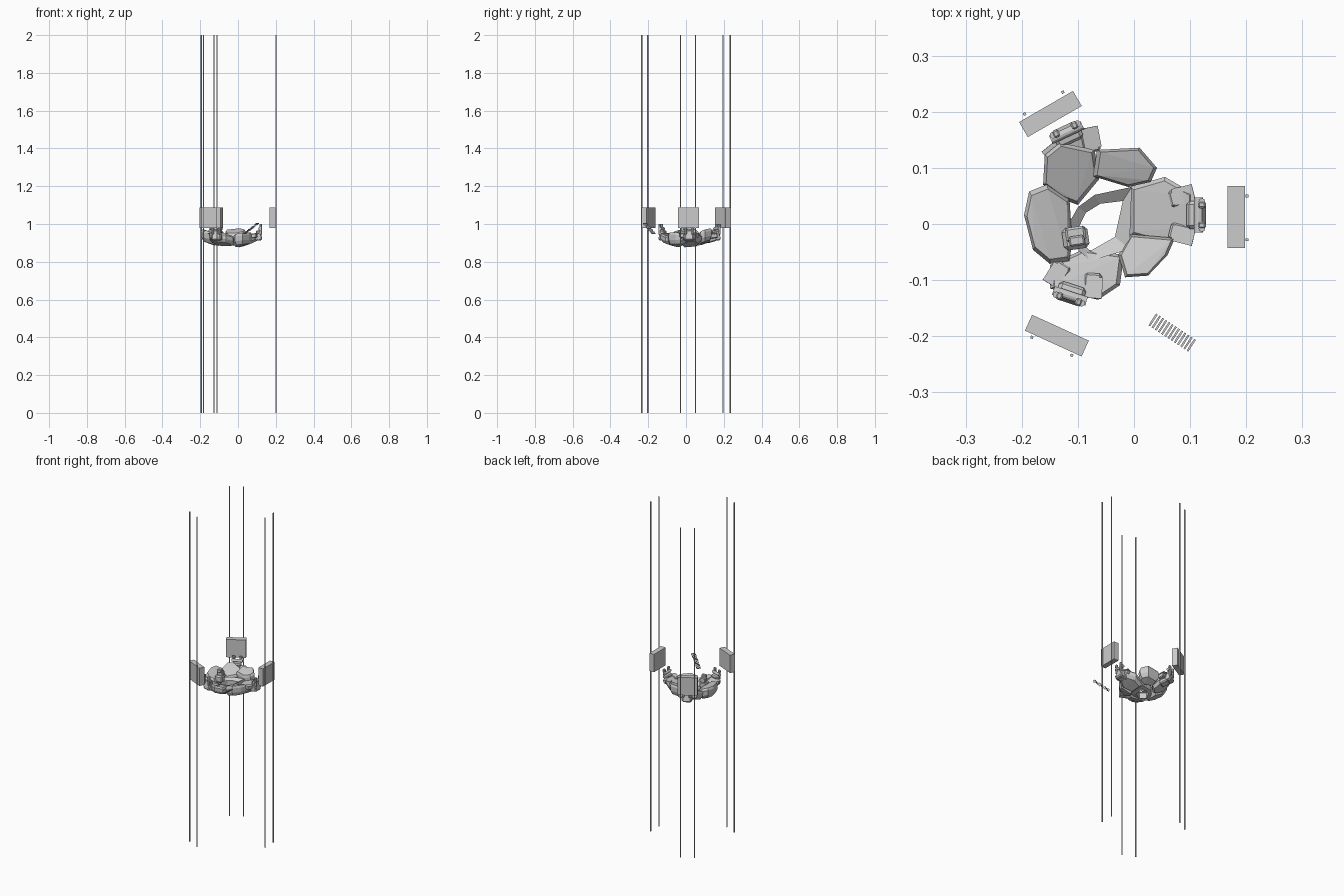
import bpy, bmesh
from math import sin, cos, pi, radians
from mathutils import Vector, Matrix

if "Cube" in bpy.data.objects:
    bpy.data.objects.remove(bpy.data.objects["Cube"])

CX, CY = -0.05, 0.0          # centre of the shell ring


def finish(name, bm):
    bmesh.ops.recalc_face_normals(bm, faces=bm.faces)
    me = bpy.data.meshes.new(name)
    bm.to_mesh(me)
    bm.free()
    ob = bpy.data.objects.new(name, me)
    bpy.context.collection.objects.link(ob)
    return ob


def box(name, loc, size, ang=0, tilt=0, bevel=0):
    bm = bmesh.new()
    m = (Matrix.Translation(loc) @ Matrix.Rotation(radians(ang), 4, 'Z')
         @ Matrix.Rotation(radians(tilt), 4, 'Y') @ Matrix.Diagonal((*size, 1)))
    bmesh.ops.create_cube(bm, size=1, matrix=m)
    if bevel:
        bmesh.ops.bevel(bm, geom=bm.edges[:], offset=bevel, segments=1, affect='EDGES')
    return finish(name, bm)


def cyl(name, loc, r, depth, ang=0, axis='Z', n=12):
    bm = bmesh.new()
    m = Matrix.Translation(loc) @ Matrix.Rotation(radians(ang), 4, 'Z')
    if axis == 'Y':
        m = m @ Matrix.Rotation(pi / 2, 4, 'X')
    bmesh.ops.create_cone(bm, cap_ends=True, segments=n, radius1=r, radius2=r,
                          depth=depth, matrix=m)
    return finish(name, bm)


def bowl(x, y):
    return 1.8 * ((x - CX) ** 2 + (y - CY) ** 2)


def lump(name, outline, z0, z1):
    """Faceted shell pad: hull of a chamfered outline, bent up into a bowl."""
    bm = bmesh.new()
    mx = sum(p[0] for p in outline) / len(outline)
    my = sum(p[1] for p in outline) / len(outline)
    for s, t in ((0.72, 0), (0.97, 0.3), (1, 0.75), (0.88, 1)):
        for x, y in outline:
            px, py = mx + (x - mx) * s, my + (y - my) * s
            bm.verts.new((px, py, z0 + (z1 - z0) * t + bowl(px, py)))
    r = bmesh.ops.convex_hull(bm, input=bm.verts[:])
    loose = [v for v in bm.verts if not v.link_faces]
    bmesh.ops.delete(bm, geom=loose, context='VERTS')
    return finish(name, bm)


# vertical guide rods
rods = [(0.2015, 0.05), (0.2015, -0.028), (-0.127, 0.235),
        (-0.195, 0.196), (-0.182, -0.202), (-0.111, -0.234)]
carriages = [((0.182, 0.0125), 0), ((-0.149, 0.196), 120), ((-0.1375, -0.199), -114.5)]
for i, (x, y) in enumerate(rods):
    box(f"guide_rod_{i}", (x, y, 1), (0.005, 0.005, 2), carriages[i // 2][1])

# sliding carriage blocks
for i, ((x, y), a) in enumerate(carriages):
    box(f"carriage_{i}", (x, y, 1.034), (0.031, 0.111, 0.108), a)

# shell pads around the ring
pads = {
    "left_pad": ([(-.196, .016), (-.187, .058), (-.154, .071), (-.115, .045), (-.11, -.03),
                  (-.115, -.066), (-.15, -.071), (-.18, -.046)], .875, .935),
    "back_left_arm_pad": ([(-.162, .07), (-.159, .123), (-.132, .145), (-.07, .132),
                           (-.062, .08), (-.1, .034), (-.13, .045)], .875, .925),
    "back_pad": ([(-.073, .085), (-.066, .132), (.01, .136), (.041, .1),
                  (.03, .075), (-.01, .066)], .88, .94),
    "right_arm_pad": ([(-.007, .066), (.055, .084), (.105, .055), (.105, -.007),
                       (.055, -.037), (-.007, -.02)], .87, .91),
    "front_right_pad": ([(-.007, -.018), (.073, -.025), (.06, -.055), (.025, -.092),
                         (-.016, -.095), (-.028, -.055)], .872, .93),
    "front_arm_pad": ([(-.09, -.045), (-.018, -.055), (-.025, -.109), (-.064, -.135),
                       (-.15, -.115), (-.15, -.073)], .875, .918),
}
for name, (o, z0, z1) in pads.items():
    lump(name, o, z0, z1)

# inner frame around the opening
outer = [(-.004, .066), (-.008, -.045), (-.078, -.066), (-.128, -.02), (-.1, .03), (-.07, .052)]
inner = [(-.02, .041), (-.034, -.023), (-.078, -.048), (-.106, -.022), (-.086, .02), (-.06, .036)]
bm = bmesh.new()
n = len(outer)
rings = [[bm.verts.new((x, y, z)) for x, y in o]
         for o, z in ((outer, .89), (outer, .932), (inner, .918), (inner, .885))]
for k in range(4):
    a, b = rings[k], rings[(k + 1) % 4]
    for j in range(n):
        bm.faces.new((a[j], a[(j + 1) % n], b[(j + 1) % n], b[j]))
finish("inner_frame", bm)

# knuckle joints that reach up towards each carriage
joints = [((0.115, 0.016), 0), ((-0.12, 0.163), 115), ((-0.114, -0.128), -108)]
for i, ((x, y), a) in enumerate(joints):
    u = Vector((cos(radians(a)), sin(radians(a)), 0))
    t = Vector((-u.y, u.x, 0))
    c = Vector((x, y, 0))

    def at(r, s, z):
        return c + u * r + t * s + Vector((0, 0, z))
    box(f"joint_core_{i}", at(-.004, 0, .94), (.026, .05, .055), a, -12, .006)
    cyl(f"joint_pin_{i}", at(0, 0, .975), .008, .062, a, 'Y')
    cyl(f"joint_hinge_{i}", at(-.006, 0, .93), .014, .056, a, 'Y')
    for s in (-1, 1):
        lab = f"{i}_{'l' if s > 0 else 'r'}"
        box(f"joint_tab_{lab}", at(-.033, s * .032, .937), (.036, .03, .024), a + s * 14, -8, .004)
        box(f"joint_tab_plate_{lab}", at(-.027, s * .036, .949), (.038, .03, .003), a + s * 14, -8)
        box(f"joint_finger_{lab}", at(.006, s * .018, .972), (.014, .012, .056), a, 0, .003)
        cyl(f"joint_screw_{lab}", at(.006, s * .024, .992), .006, .012, a, 'Z', 8)
    box(f"joint_base_{i}", at(-.035, 0, .92), (.05, .05, .03), a, -15, .006)

# small stacked tool head on the inside of the ring
box("tool_base", (-.104, -.025, .945), (.046, .04, .04), 8, 0, .007)
box("tool_neck", (-.104, -.018, .975), (.036, .026, .03), 8, 0, .004)
box("tool_tip", (-.102, -.03, .992), (.028, .018, .02), 8, 0, .003)

# floating ladder of thin slats
p0, p1 = Vector((.034, -.171, .948)), Vector((.102, -.216, 1.002))
for k in range(13):
    box(f"slat_{k:02d}", p0.lerp(p1, k / 12), (.0035, .025, .004), -33, 0)
